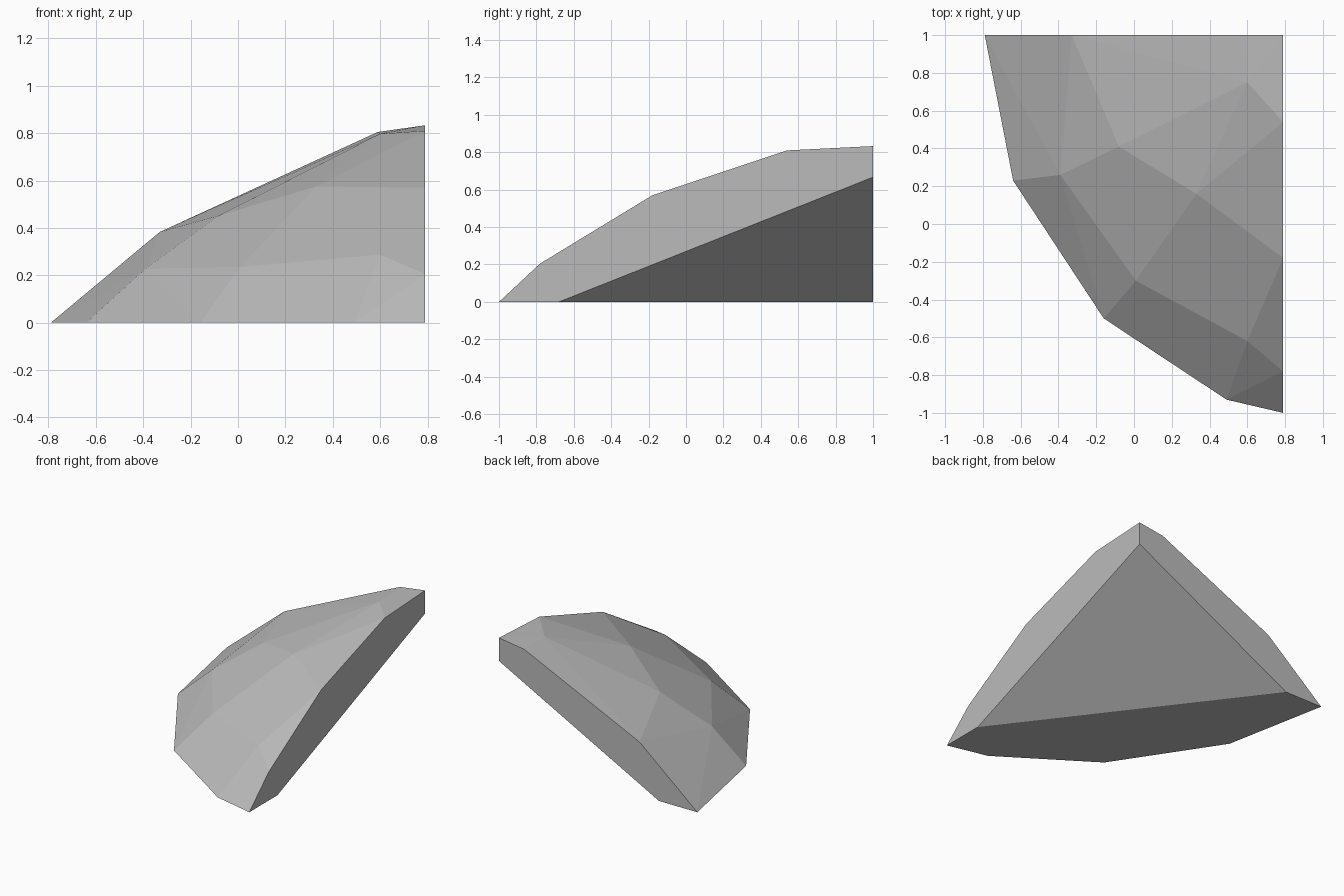
import bpy, bmesh
from mathutils import Vector

if "Cube" in bpy.data.objects:
    bpy.data.objects.remove(bpy.data.objects["Cube"])

# Rings of the faceted dome, from the ground up
ground = [(-.79, 1, 0), (-.64, .23, 0), (-.16, -.5, 0), (.49, -.93, 0), (.79, -1, 0)]
lower = [(-.33, 1, .383), (-.39, .26, .228), (.01, -.3, .236), (.6, -.62, .287), (.79, -.78, .205)]
upper = [(-.08, .41, .452), (.33, .16, .575), (.79, -.18, .57)]
crown = [(.59, 1, .805), (.6, .75, .797), (.79, .54, .81), (.79, 1, .833)]
corner = [(.79, 1, 0)]

bm = bmesh.new()
for p in ground + lower + upper + crown + corner:
    bm.verts.new(p)
bmesh.ops.convex_hull(bm, input=bm.verts[:])

# Slice the hidden inner corner away with a sloping flat cut
a, b, c = Vector((.79, -.68, 0)), Vector((-.484, 1, 0)), Vector((.79, 1, .667))
normal = (b - a).cross(c - a).normalized()
if normal.dot(Vector(corner[0]) - a) < 0:
    normal = -normal
cut = bmesh.ops.bisect_plane(bm, geom=bm.verts[:] + bm.edges[:] + bm.faces[:], dist=1e-5,
                             plane_co=a, plane_no=normal, clear_outer=True)
rim = [e for e in cut["geom_cut"] if isinstance(e, bmesh.types.BMEdge)]
bmesh.ops.contextual_create(bm, geom=rim)
bmesh.ops.recalc_face_normals(bm, faces=bm.faces[:])

mesh = bpy.data.meshes.new("rock_shell")
bm.to_mesh(mesh)
bm.free()

# Single stone colour, flat faces
stone = bpy.data.materials.new("stone grey")
stone.diffuse_color = (.5, .5, .5, 1)
stone.use_nodes = True
stone.node_tree.nodes["Principled BSDF"].inputs["Base Color"].default_value = stone.diffuse_color
mesh.materials.append(stone)
rock = bpy.data.objects.new("rock_shell", mesh)
bpy.context.collection.objects.link(rock)
